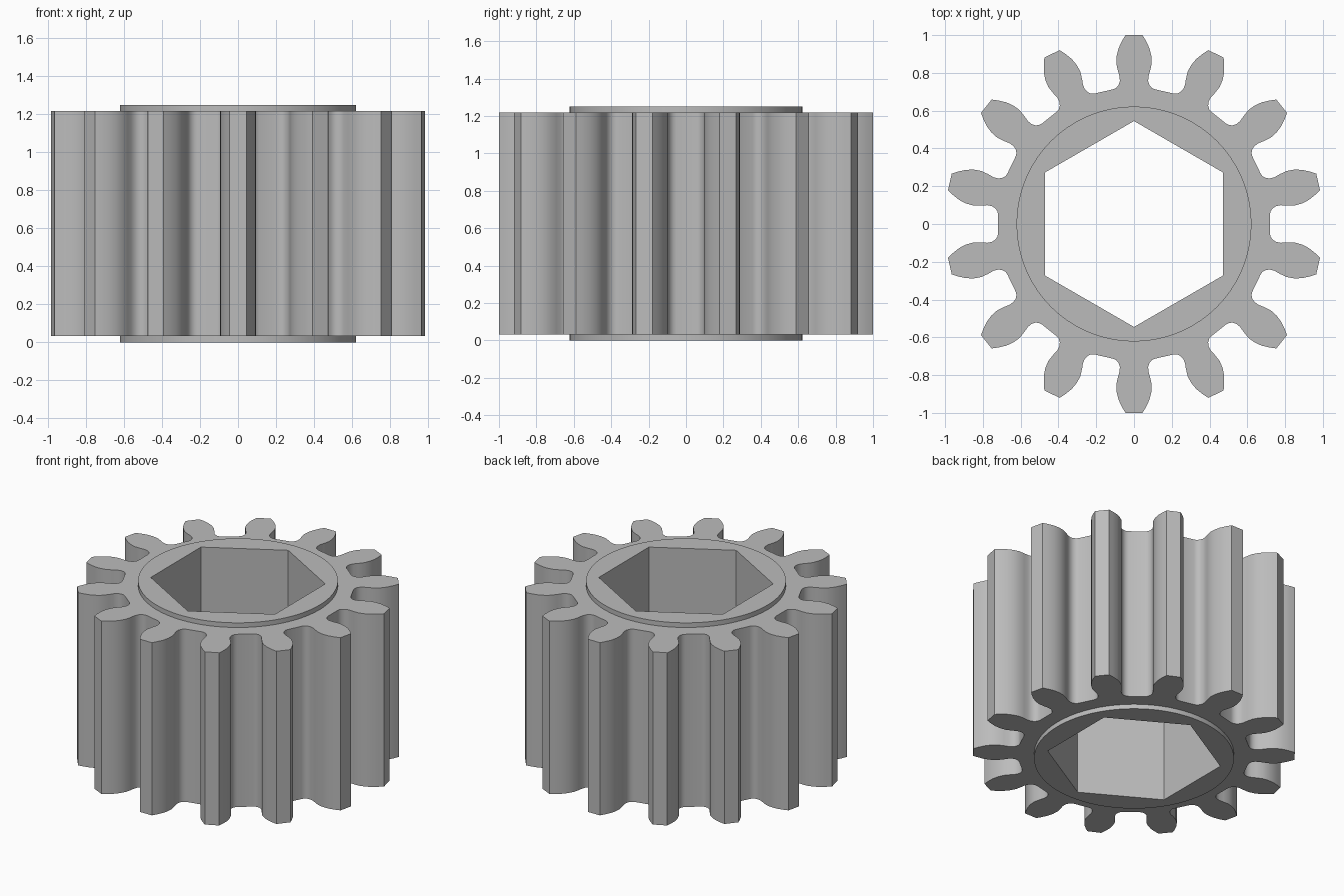
import bpy
import bmesh
from math import sin, cos, pi, radians

old = bpy.data.objects.get("Cube")
if old:
    bpy.data.objects.remove(old, do_unlink=True)

TEETH = 14
BASE, TOP = 0.0, 1.25             # hub ends
TOOTH_BASE, TOOTH_TOP = 0.032, 1.218
HUB_RADIUS, BORE_RADIUS = 0.622, 0.545

# One tooth flank as (radius along tooth, half width), root to tip
FLANK = [(0.713, 0.111), (0.72, 0.095), (0.735, 0.082), (0.755, 0.075),
         (0.78, 0.076), (0.81, 0.085), (0.85, 0.094), (0.89, 0.092),
         (0.93, 0.082), (0.97, 0.063), (1.0, 0.045)]


def tooth_outline():
    """Full outline of the toothed rim, one tooth pointing along +y."""
    tooth = [(u, -v) for u, v in FLANK] + [(u, v) for u, v in reversed(FLANK)]
    points = []
    for i in range(TEETH):
        a = pi / 2 + 2 * pi * i / TEETH
        points += [(u * cos(a) - v * sin(a), u * sin(a) + v * cos(a)) for u, v in tooth]
    return points


def polygon(radius, sides):
    return [(radius * cos(pi / 2 + 2 * pi * i / sides),
             radius * sin(pi / 2 + 2 * pi * i / sides)) for i in range(sides)]


bm = bmesh.new()


def ring(points, z):
    return [bm.verts.new((x, y, z)) for x, y in points]


def wall(lower, upper):
    n = len(lower)
    for i in range(n):
        j = (i + 1) % n
        bm.faces.new((lower[i], lower[j], upper[j], upper[i]))


def cap(outer, inner):
    """Fill the flat area between two closed loops."""
    edges = [bm.edges.get((loop[i - 1], loop[i]))
             for loop in (outer, inner) for i in range(len(loop))]
    bmesh.ops.triangle_fill(bm, edges=edges, use_beauty=True)


rim, hub, bore = tooth_outline(), polygon(HUB_RADIUS, 72), polygon(BORE_RADIUS, 6)
rim_low, rim_high = ring(rim, TOOTH_BASE), ring(rim, TOOTH_TOP)
step_low, step_high = ring(hub, TOOTH_BASE), ring(hub, TOOTH_TOP)
hub_low, hub_high = ring(hub, BASE), ring(hub, TOP)
bore_low, bore_high = ring(bore, BASE), ring(bore, TOP)

# Teeth, raised hub collars and hexagonal bore
wall(rim_low, rim_high)
wall(hub_low, step_low)
wall(step_high, hub_high)
wall(bore_low, bore_high)

# Flat ends of the teeth and the hub
for outer, inner in ((rim_low, step_low), (rim_high, step_high),
                     (hub_low, bore_low), (hub_high, bore_high)):
    cap(outer, inner)
bmesh.ops.recalc_face_normals(bm, faces=bm.faces[:])

mesh = bpy.data.meshes.new("pinion_gear")
bm.to_mesh(mesh)
bm.free()
gear = bpy.data.objects.new("pinion_gear", mesh)
bpy.context.collection.objects.link(gear)

# Plain grey metal
grey = bpy.data.materials.new("plain_grey")
grey.use_nodes = True
colour = (0.5, 0.5, 0.5, 1.0)
grey.diffuse_color = colour
grey.node_tree.nodes["Principled BSDF"].inputs["Base Color"].default_value = colour
mesh.materials.append(grey)

# Smooth flanks with crisp corners
bpy.ops.object.select_all(action="DESELECT")
gear.select_set(True)
bpy.context.view_layer.objects.active = gear
bpy.ops.object.shade_smooth_by_angle(angle=radians(30))
